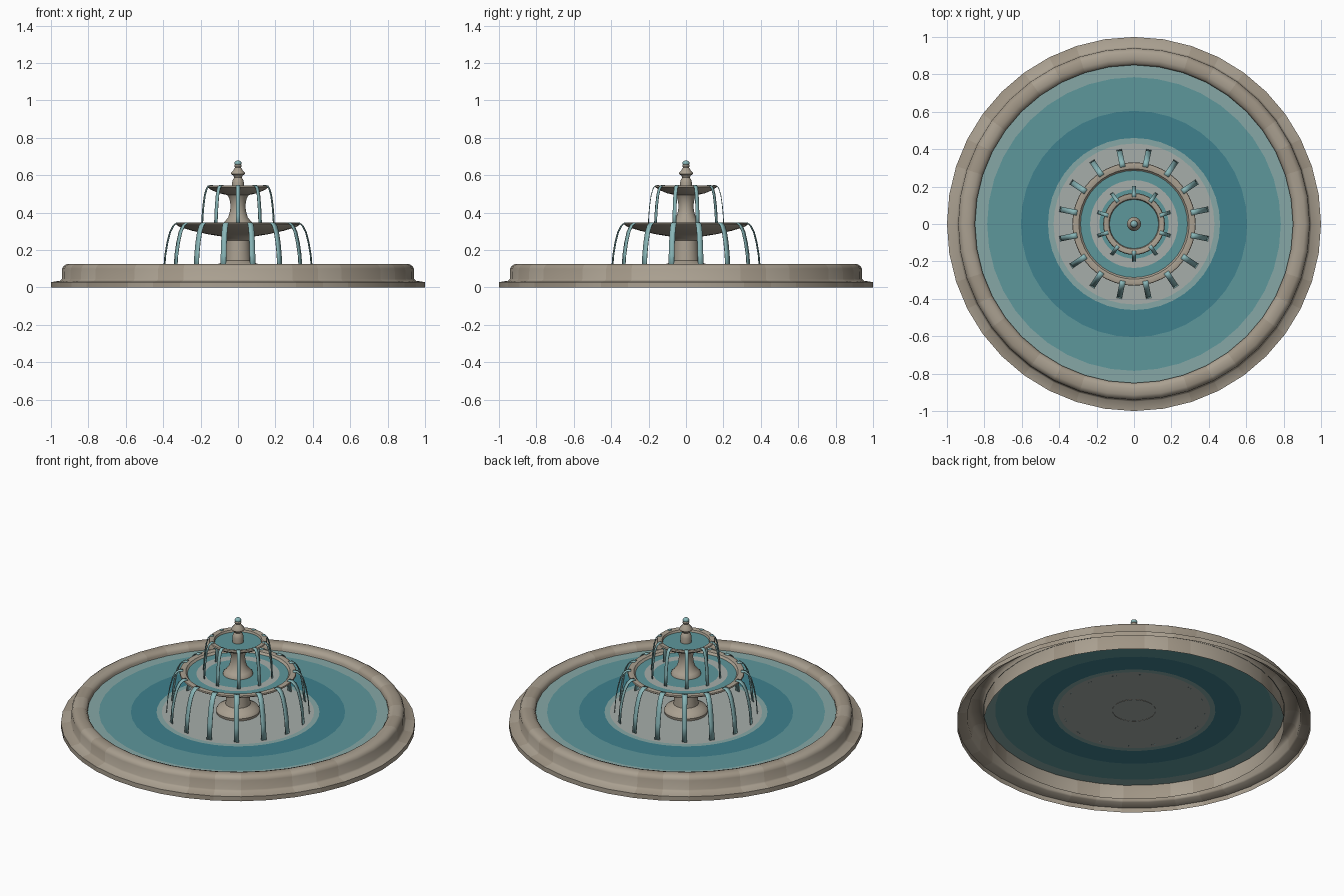
import bpy, bmesh
from math import sin, cos, pi, radians

if "Cube" in bpy.data.objects:
    bpy.data.objects.remove(bpy.data.objects["Cube"])


def material(name, r, g, b):
    m = bpy.data.materials.new(name)
    m.diffuse_color = (r, g, b, 1)
    m.use_nodes = True
    m.node_tree.nodes["Principled BSDF"].inputs["Base Color"].default_value = m.diffuse_color
    return m


STONE = material("stone", .40, .35, .28)
STONE_DARK = material("stone_dark", .35, .30, .235)
DEEP = material("water_deep", .05, .22, .27)
MID = material("water_mid", .11, .31, .33)
PALE = material("water_pale", .24, .39, .38)
FOAM = material("foam", .38, .42, .40)
STREAM = material("water_stream", .25, .47, .48)


def finish(name, bm, mats, angle=40):
    me = bpy.data.meshes.new(name)
    bm.to_mesh(me)
    bm.free()
    for m in mats:
        me.materials.append(m)
    ob = bpy.data.objects.new(name, me)
    bpy.context.collection.objects.link(ob)
    bpy.ops.object.select_all(action='DESELECT')
    ob.select_set(True)
    bpy.context.view_layer.objects.active = ob
    bpy.ops.object.shade_smooth_by_angle(angle=radians(angle))
    return ob


def lathe(name, profile, mats, sides=40, pick=lambda band, seg: 0):
    """Spin (radius, z) points around z; pick gives the material per face."""
    bm = bmesh.new()
    rings = []
    for r, z in profile:
        if r == 0:
            rings.append([bm.verts.new((0, 0, z))] * sides)
        else:
            rings.append([bm.verts.new((r * cos(2 * pi * i / sides),
                                        r * sin(2 * pi * i / sides), z))
                          for i in range(sides)])
    for b, (lo, hi) in enumerate(zip(rings, rings[1:])):
        for i in range(sides):
            j = (i + 1) % sides
            corners = list(dict.fromkeys((lo[i], lo[j], hi[j], hi[i])))
            bm.faces.new(corners).material_index = pick(b, i)
    return finish(name, bm, mats)


def water(name, z, bands):
    """Flat disc of coloured rings: bands are (outer radius, material)."""
    profile = [(r, z) for r, _ in reversed(bands)] + [(0, z)]
    mats = [m for _, m in reversed(bands)]
    lathe(name, profile, mats, 40, lambda b, i: b)


def streams(name, path, count, width, start):
    """Ring of thin falling ribbons following an (radius, z) path."""
    bm = bmesh.new()
    for k in range(count):
        a = start + 2 * pi * k / count
        prev = None
        for r, z in path:
            pair = [bm.verts.new((r * cos(a) - s * sin(a),
                                  r * sin(a) + s * cos(a), z))
                    for s in (-width / 2, width / 2)]
            if prev:
                bm.faces.new((prev[0], pair[0], pair[1], prev[1]))
            prev = pair
    ob = finish(name, bm, [STREAM])
    mod = ob.modifiers.new("thickness", 'SOLIDIFY')
    mod.thickness = .004
    mod.offset = 0


# Basin wall with base step, open underneath, built of two stone tones
tones = [0, 0, 1, 0, 1, 1, 0, 1, 0, 0]
lathe("basin_wall",
      [(1, 0), (1, .028), (.95, .036), (.942, .045), (.94, .1), (.932, .115),
       (.915, .125), (.88, .125), (.86, .118), (.85, .103), (.85, 0)],
      [STONE, STONE_DARK], 40, lambda b, i: tones[i % 10])

# Pool surface
water("pool_water", .09, [(.43, FOAM), (.46, PALE), (.605, DEEP),
                          (.785, MID), (.852, PALE)])

# Lower pedestal and wide bowl
lathe("lower_tier",
      [(.122, .088), (.125, .105), (.115, .122), (.09, .132), (.07, .145),
       (.066, .2), (.064, .25), (.085, .272), (.16, .284), (.25, .304),
       (.315, .325), (.33, .335), (.328, .343), (.315, .346), (.295, .342),
       (.285, .328), (.22, .31), (0, .3)], [STONE])
water("lower_bowl_water", .329, [(.185, MID), (.235, FOAM), (.288, MID)])

# Upper pedestal and small bowl
lathe("upper_tier",
      [(.085, .326), (.083, .34), (.07, .352), (.052, .375), (.042, .41),
       (.04, .44), (.046, .475), (.058, .494), (.1, .503), (.145, .522),
       (.165, .537), (.162, .544), (.15, .545), (.135, .54), (.13, .526),
       (.08, .515), (0, .512)], [STONE])
water("upper_bowl_water", .528, [(.131, MID)])

# Turned finial with a bead of water on top
lathe("finial",
      [(.032, .525), (.032, .56), (.028, .575), (.02, .588), (.024, .597),
       (.037, .606), (.036, .614), (.024, .628), (.016, .642), (.02, .65),
       (.015, .657), (0, .658)], [STONE], 24)
lathe("water_bead",
      [(0, .65)] + [(.019 * sin(pi * k / 8), .664 - .015 * cos(pi * k / 8))
                    for k in range(1, 8)] + [(0, .68)], [STREAM], 16)

# Falling water from both bowls
streams("lower_streams",
        [(.31, .346), (.333, .345), (.352, .33), (.37, .296), (.385, .24),
         (.396, .175), (.403, .09)], 16, .03, pi / 16)
streams("upper_streams",
        [(.145, .545), (.163, .544), (.175, .53), (.186, .495), (.194, .44),
         (.199, .385), (.202, .329)], 10, .02, pi / 2)
